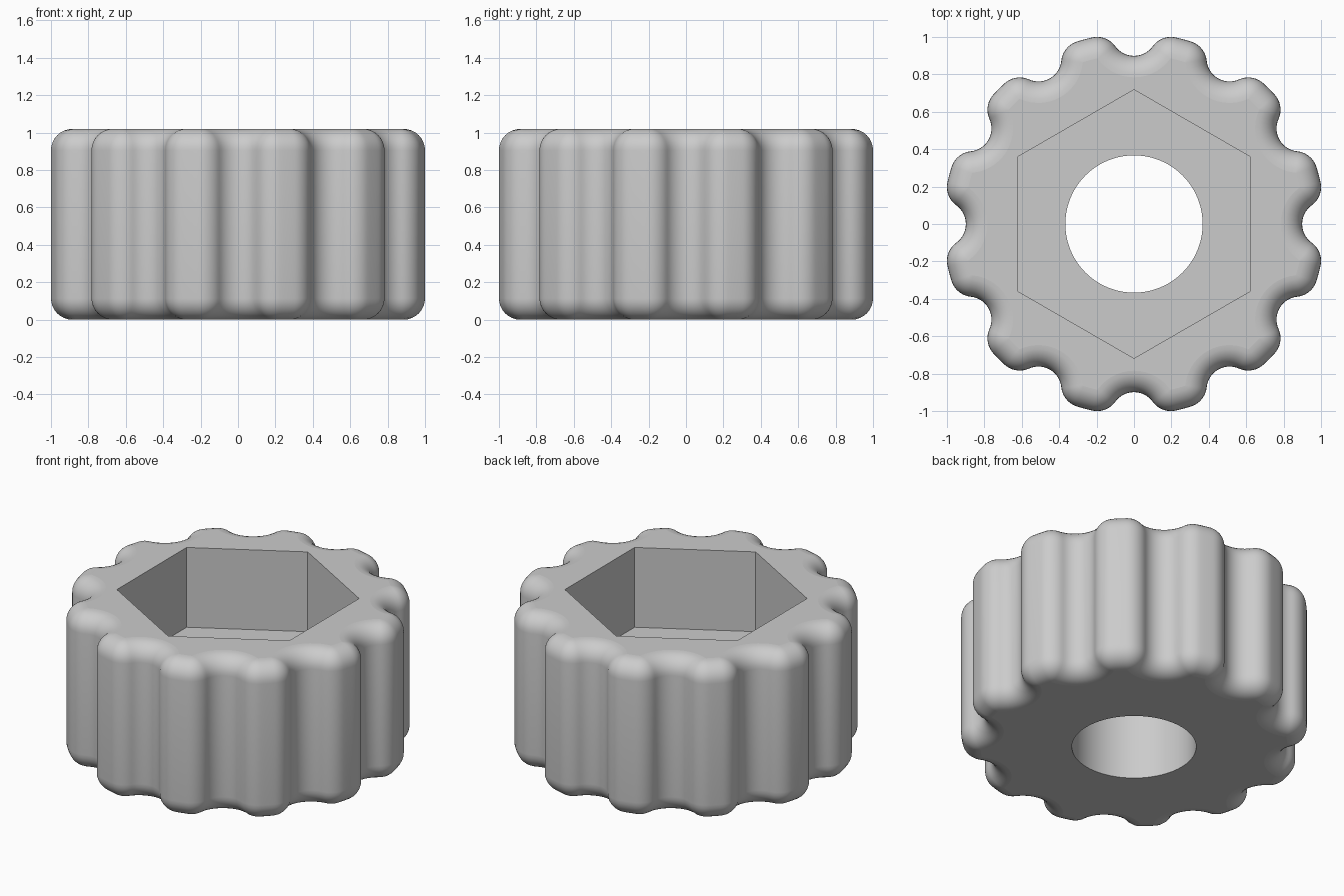
import bpy, bmesh
from math import pi, sin, cos, acos, atan2

if "Cube" in bpy.data.objects:
    bpy.data.objects.remove(bpy.data.objects["Cube"], do_unlink=True)

LOBES = 12
OUTER, NOTCH, FILLET = 1.022, 0.123, 0.12   # rim, grip notch and lobe corner radii
HEIGHT, ROUND, STEPS = 1.02, 0.115, 8       # edge rounding
HOLE, HEX, FLOOR = 0.367, 0.718, 0.5        # bore, hex pocket radius, pocket floor


def arc(cx, cy, r, a0, a1, n):
    return [(cx + r * cos(a0 + (a1 - a0) * i / n),
             cy + r * sin(a0 + (a1 - a0) * i / n)) for i in range(n + 1)]


def outline(d):
    """Lobed outline offset inwards by d, made of tangent arcs."""
    r = OUTER - FILLET
    a = acos((r * r + OUTER ** 2 - (NOTCH + FILLET) ** 2) / (2 * r * OUTER))
    cx, cy = r * cos(a), r * sin(a)
    phi = atan2(cy, cx - OUTER)
    half = arc(OUTER, 0, NOTCH + d, pi, phi, 7)
    half += arc(cx, cy, FILLET - d, phi - pi, a, 9)[1:]
    half += arc(0, 0, OUTER - d, a, pi / LOBES, 2)[1:]
    sector = [(x, -y) for x, y in reversed(half[1:])] + half[:-1]
    pts = []
    for k in range(LOBES):
        c, s = cos(2 * pi * k / LOBES), sin(2 * pi * k / LOBES)
        pts += [(x * c - y * s, x * s + y * c) for x, y in sector]
    return pts


bm = bmesh.new()


def ring(pts, z):
    return [bm.verts.new((x, y, z)) for x, y in pts]


def skin(a, b, smooth):
    for i in range(len(a)):
        j = (i + 1) % len(a)
        bm.faces.new((a[i], a[j], b[j], b[i])).smooth = smooth


def flat_fill(outer, inner):
    edges = [bm.edges.get((loop[i - 1], loop[i]))
             for loop in (outer, inner) for i in range(len(loop))]
    res = bmesh.ops.triangle_fill(bm, edges=edges, use_beauty=True, normal=(0, 0, 1))
    for f in res["geom"]:
        if isinstance(f, bmesh.types.BMFace):
            f.smooth = False


# Lobed outer wall with rounded bottom and top edges
quarter = [(ROUND * (1 - sin(t)), ROUND * (1 - cos(t)))
           for t in (pi / 2 * i / STEPS for i in range(STEPS + 1))]
levels = quarter + [(d, HEIGHT - z) for d, z in reversed(quarter)]
rings = [ring(outline(d), z) for d, z in levels]
for lower, upper in zip(rings, rings[1:]):
    skin(lower, upper, True)

# Round bore and hexagonal pocket walls
circle = arc(0, 0, HOLE, 0, 2 * pi, 96)[:-1]
hexagon = arc(0, 0, HEX, pi / 2, 5 * pi / 2, 6)[:-1]
bore_low, bore_top = ring(circle, 0), ring(circle, FLOOR)
hex_low, hex_top = ring(hexagon, FLOOR), ring(hexagon, HEIGHT)
skin(bore_low, bore_top, True)
skin(hex_low, hex_top, False)

# Flat underside, pocket floor and top
flat_fill(rings[0], bore_low)
flat_fill(hex_low, bore_top)
flat_fill(rings[-1], hex_top)
bmesh.ops.recalc_face_normals(bm, faces=bm.faces[:])

mesh = bpy.data.meshes.new("grip_knob")
bm.to_mesh(mesh)
bm.free()
knob = bpy.data.objects.new("grip_knob", mesh)
bpy.context.collection.objects.link(knob)

# Plain grey material
grey = bpy.data.materials.new("light_grey")
grey.use_nodes = True
colour = (0.6, 0.6, 0.6, 1)
grey.diffuse_color = colour
for node in grey.node_tree.nodes:
    if node.type == "BSDF_PRINCIPLED":
        node.inputs["Base Color"].default_value = colour
mesh.materials.append(grey)
